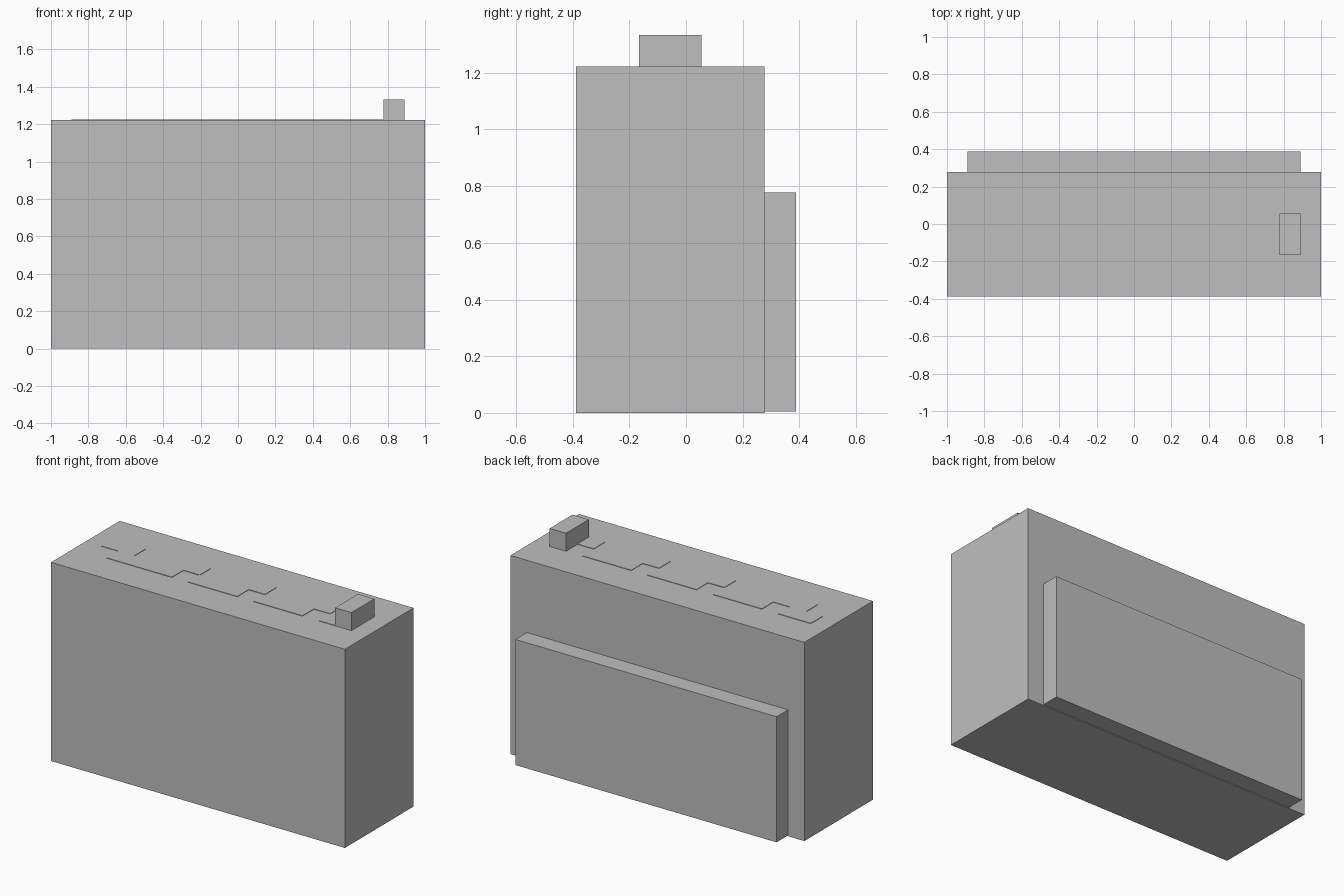
import bpy
import bmesh

if "Cube" in bpy.data.objects:
    bpy.data.objects.remove(bpy.data.objects["Cube"], do_unlink=True)

U = 1 / 9                 # grid unit: the body is 18 units wide
TOP = 11 * U              # height of the body's top

# Single grey material
grey = bpy.data.materials.new("plain grey")
colour = (0.52, 0.52, 0.52, 1)
grey.use_nodes = True
grey.diffuse_color = colour
grey.node_tree.nodes["Principled BSDF"].inputs["Base Color"].default_value = colour


def add_object(name, bm):
    bmesh.ops.recalc_face_normals(bm, faces=bm.faces)
    mesh = bpy.data.meshes.new(name)
    bm.to_mesh(mesh)
    bm.free()
    mesh.materials.append(grey)
    obj = bpy.data.objects.new(name, mesh)
    bpy.context.collection.objects.link(obj)
    return obj


def box(name, low, high):
    bm = bmesh.new()
    bmesh.ops.create_cube(bm, size=1)
    for v in bm.verts:
        v.co = [(a + b) / 2 + c * (b - a) for a, b, c in zip(low, high, v.co)]
    return add_object(name, bm)


# Main body, raised back panel and small knob on top
box("body", (-1, -3.5 * U, 0), (1, 2.5 * U, TOP))
box("back_panel", (-8 * U, 2.5 * U, 0.005), (8 * U, 3.5 * U, 7 * U))
box("top_knob", (7 * U, -1.5 * U, TOP), (8 * U, 0.5 * U, 12 * U))

# Thin winding strip on the top: two rows of cells with alternating gaps
cells = [(c, -0.5) for c in range(-8, 6) if c not in (-6, -2, 2)]
cells += [(c, -1.5) for c in range(-7, 7) if c not in (-3, 1, 5)]
bm = bmesh.new()
for c, r in cells:
    corners = ((c, r), (c + 1, r), (c + 1, r + 1), (c, r + 1))
    bm.faces.new([bm.verts.new((x * U, y * U, TOP)) for x, y in corners])
bmesh.ops.remove_doubles(bm, verts=bm.verts, dist=0.001)
bmesh.ops.dissolve_limit(bm, angle_limit=0.01, verts=bm.verts, edges=bm.edges)
raised = bmesh.ops.extrude_face_region(bm, geom=bm.faces[:])["geom"]
for v in raised:
    if isinstance(v, bmesh.types.BMVert):
        v.co.z += 0.003
add_object("winding_strip", bm)
